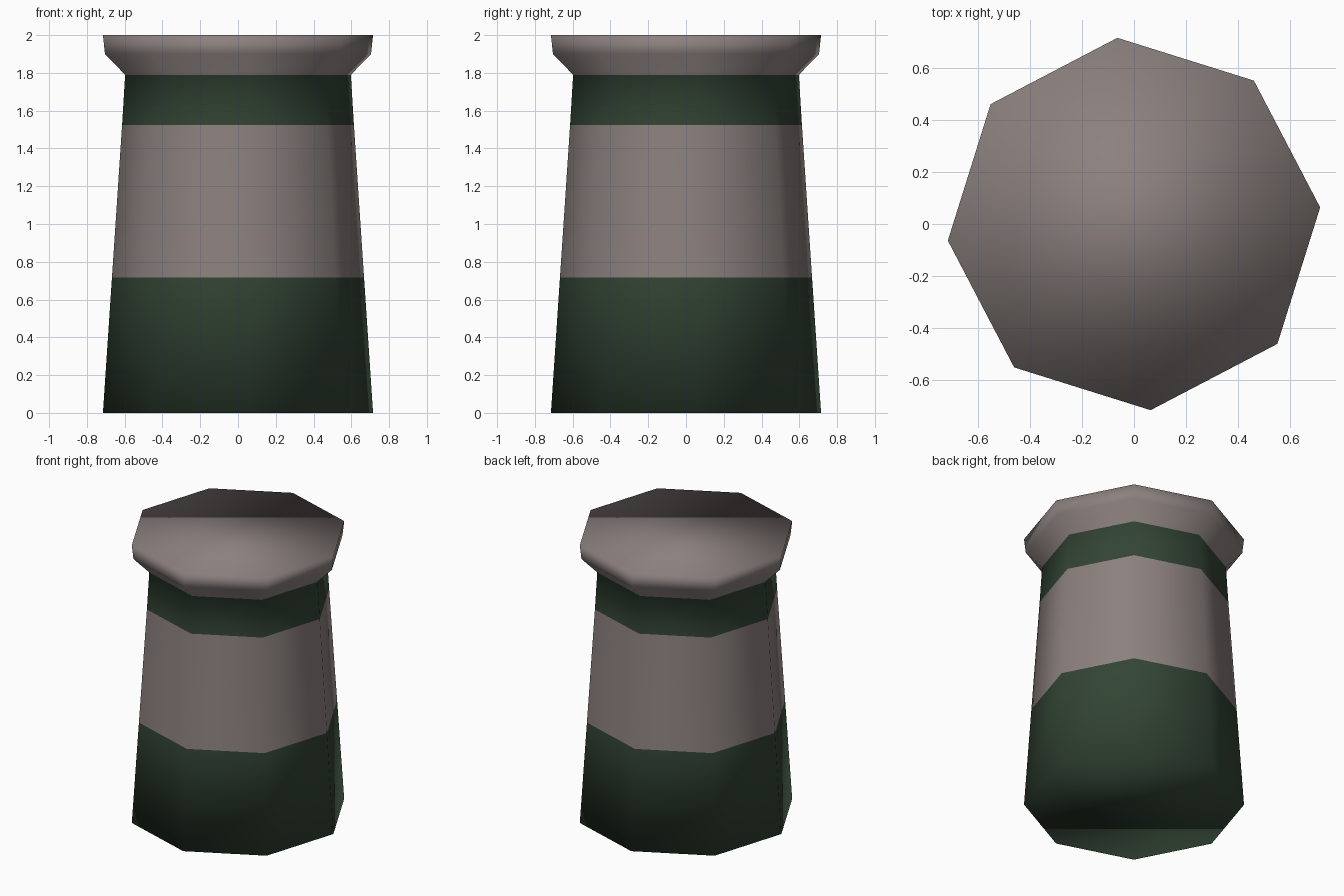
import bpy, bmesh
from math import sin, cos, pi, radians

cube = bpy.data.objects.get("Cube")
if cube:
    bpy.data.objects.remove(cube, do_unlink=True)


def make_material(name, rgb):
    mat = bpy.data.materials.new(name)
    mat.use_nodes = True
    mat.diffuse_color = (*rgb, 1)
    mat.node_tree.nodes["Principled BSDF"].inputs["Base Color"].default_value = (*rgb, 1)
    return mat


STONE, GREEN = 0, 1
materials = [make_material("warm_grey", (0.26, 0.22, 0.21)),
             make_material("dark_green", (0.032, 0.058, 0.034))]

# Profile rings from base to top: radius, height, colour of the band above
SIDES, TURN = 8, radians(5.1)
profile = [(0.718, 0.0, GREEN), (0.67, 0.717, STONE), (0.616, 1.525, GREEN),
           (0.6, 1.79, STONE), (0.707, 1.9, STONE), (0.718, 2.0, STONE)]

bm = bmesh.new()
rings = []
for radius, height, _ in profile:
    angles = [TURN + 2 * pi * i / SIDES for i in range(SIDES)]
    rings.append([bm.verts.new((radius * cos(a), radius * sin(a), height)) for a in angles])

# Coloured bands of the tapered body and the flared cap
for (lower, upper), (_, _, colour) in zip(zip(rings, rings[1:]), profile):
    for i in range(SIDES):
        j = (i + 1) % SIDES
        bm.faces.new((lower[i], lower[j], upper[j], upper[i])).material_index = colour

# Flat ends
bm.faces.new(rings[0][::-1]).material_index = GREEN
bm.faces.new(rings[-1]).material_index = STONE

# Soft shading runs over every edge
for face in bm.faces:
    face.smooth = True

mesh = bpy.data.meshes.new("round_tower")
bm.to_mesh(mesh)
bm.free()
for mat in materials:
    mesh.materials.append(mat)
tower = bpy.data.objects.new("round_tower", mesh)
bpy.context.collection.objects.link(tower)
